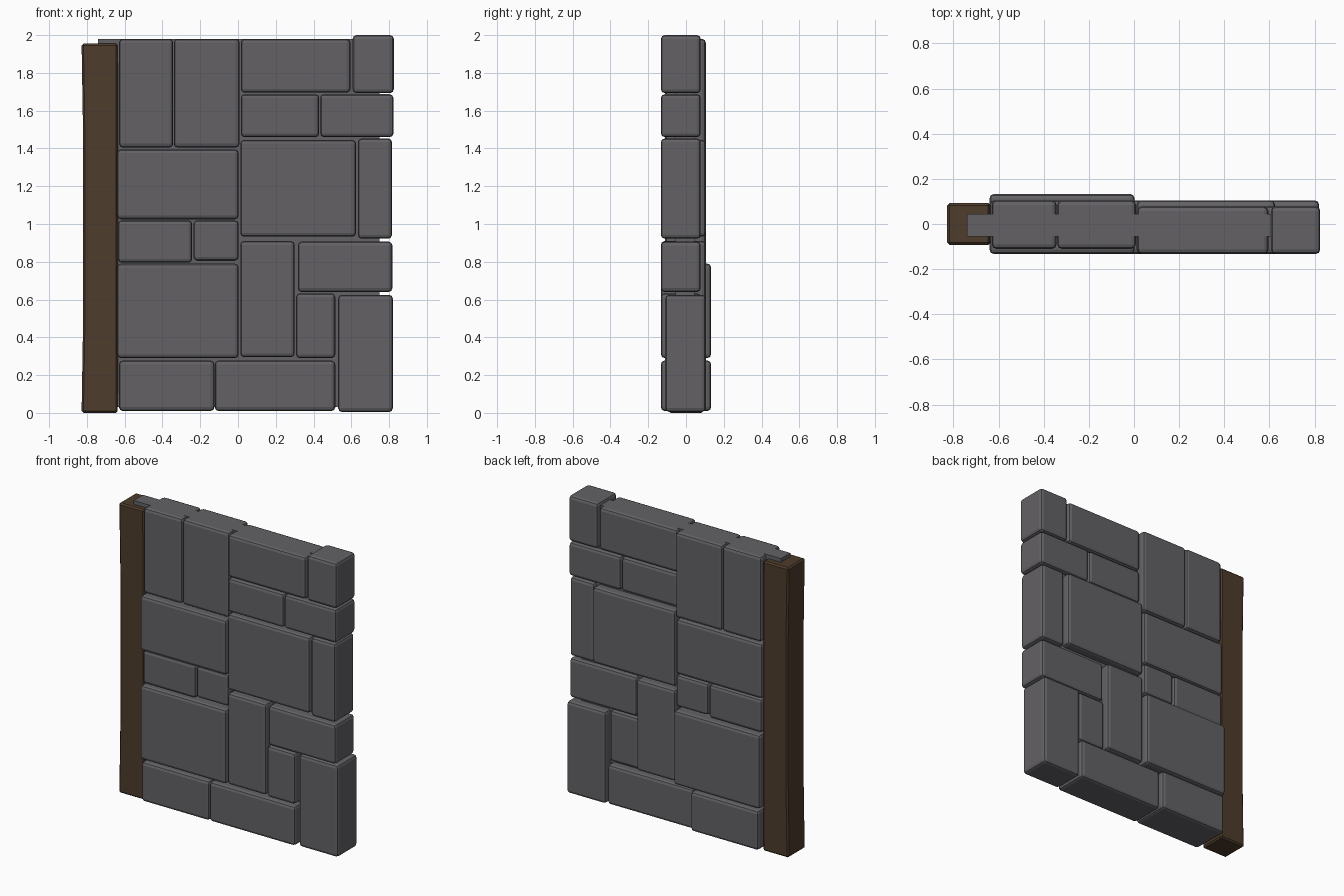
import bpy, bmesh

if "Cube" in bpy.data.objects:
    bpy.data.objects.remove(bpy.data.objects["Cube"])


def block(name, x0, x1, y0, y1, z0, z1, bevel=0.0, segments=2):
    """Axis-aligned box with optional rounded edges."""
    bm = bmesh.new()
    bmesh.ops.create_cube(bm, size=1)
    for v in bm.verts:
        v.co.x = x1 if v.co.x > 0 else x0
        v.co.y = y1 if v.co.y > 0 else y0
        v.co.z = z1 if v.co.z > 0 else z0
    if bevel:
        bmesh.ops.bevel(bm, geom=bm.edges[:], offset=bevel, segments=segments,
                        profile=0.5, affect='EDGES')
    me = bpy.data.meshes.new(name)
    bm.to_mesh(me)
    bm.free()
    ob = bpy.data.objects.new(name, me)
    bpy.context.collection.objects.link(ob)
    return ob


# Stones: x0, x1, z0, z1, depth type
DEPTH = {'front': (-0.133, 0.078), 'mid': (-0.11, 0.105),
         'deep': (-0.133, 0.105), 'full': (-0.133, 0.133)}
STONES = [
    (-0.63, -0.343, 1.405, 1.98, 'mid'), (-0.34, 0.008, 1.405, 1.98, 'mid'),
    (0.015, 0.595, 1.695, 1.98, 'front'), (0.607, 0.825, 1.693, 2.0, 'front'),
    (0.015, 0.43, 1.46, 1.687, 'front'), (0.435, 0.823, 1.46, 1.687, 'front'),
    (-0.64, 0.003, 1.025, 1.395, 'deep'), (0.012, 0.625, 0.933, 1.445, 'deep'),
    (0.635, 0.815, 0.922, 1.453, 'front'), (-0.635, -0.243, 0.795, 1.02, 'mid'),
    (-0.235, 0.003, 0.805, 1.02, 'mid'), (-0.64, 0.003, 0.29, 0.79, 'full'),
    (0.012, 0.30, 0.295, 0.91, 'deep'), (0.317, 0.817, 0.64, 0.907, 'front'),
    (0.307, 0.515, 0.29, 0.633, 'front'), (0.53, 0.82, 0.005, 0.625, 'mid'),
    (-0.63, -0.125, 0.01, 0.277, 'full'), (-0.123, 0.515, 0.01, 0.277, 'deep'),
]
for i, (x0, x1, z0, z1, d) in enumerate(STONES):
    block(f"stone_{i + 1:02d}", x0, x1, *DEPTH[d], z0, z1, 0.02)

# Thin slab filling the joints
block("mortar_core", -0.74, 0.75, -0.055, 0.045, 0.03, 1.98)

# Slightly bowed timber post
post = block("wood_post", -0.828, -0.637, -0.092, 0.092, 0.0, 1.955, 0.01, 1)
bm = bmesh.new()
bm.from_mesh(post.data)
tall = [e for e in bm.edges if abs(e.verts[0].co.z - e.verts[1].co.z) > 1]
bmesh.ops.subdivide_edges(bm, edges=tall, cuts=3, use_grid_fill=True)
for v in bm.verts:
    if 0.3 < v.co.z < 1.7:
        v.co.x += 0.008 if v.co.x < -0.73 else 0.002
bm.to_mesh(post.data)
bm.free()
wood = bpy.data.materials.new("wood")
wood.diffuse_color = (0.075, 0.045, 0.025, 1)
wood.use_nodes = True
wood.node_tree.nodes["Principled BSDF"].inputs["Base Color"].default_value = wood.diffuse_color
post.data.materials.append(wood)

stone = bpy.data.materials.new("stone")
stone.diffuse_color = (0.125, 0.12, 0.13, 1)
stone.use_nodes = True
stone.node_tree.nodes["Principled BSDF"].inputs["Base Color"].default_value = stone.diffuse_color
for ob in bpy.context.collection.objects:
    if ob is not post:
        ob.data.materials.append(stone)
